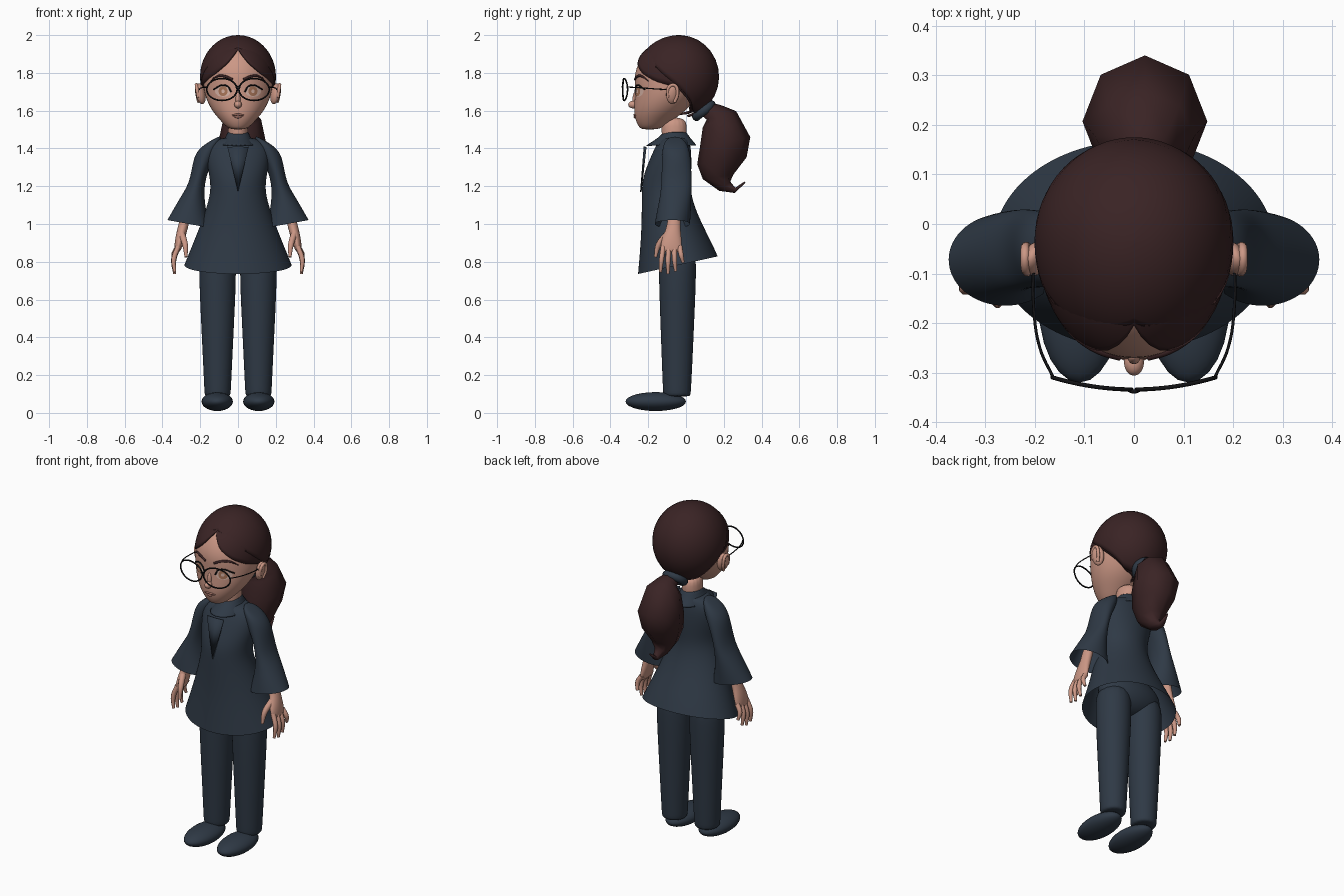
import bpy, bmesh, math
from math import sin, cos, pi, radians
from mathutils import Vector
from mathutils.bvhtree import BVHTree

if "Cube" in bpy.data.objects:
    bpy.data.objects.remove(bpy.data.objects["Cube"])


def material(name, rgb):
    m = bpy.data.materials.new(name)
    m.use_nodes = True
    m.diffuse_color = (*rgb, 1)
    m.node_tree.nodes["Principled BSDF"].inputs["Base Color"].default_value = (*rgb, 1)
    return m


NAVY = material("navy cloth", (0.028, 0.041, 0.06))
HAIR = material("dark brown hair", (0.042, 0.017, 0.018))
SKIN = material("skin", (0.6, 0.31, 0.235))
BLACK = material("black", (0.006, 0.006, 0.007))
EYE = material("pale eye", (0.68, 0.45, 0.38))
IRIS = material("brown iris", (0.4, 0.18, 0.1))
LIP = material("lip", (0.42, 0.19, 0.15))


def mesh(name, verts, faces, mat, sub=0, thick=0):
    me = bpy.data.meshes.new(name)
    me.from_pydata(verts, [], faces)
    bm = bmesh.new()
    bm.from_mesh(me)
    bmesh.ops.recalc_face_normals(bm, faces=bm.faces)
    bm.to_mesh(me)
    bm.free()
    me.materials.append(mat)
    me.polygons.foreach_set("use_smooth", [True] * len(me.polygons))
    ob = bpy.data.objects.new(name, me)
    bpy.context.collection.objects.link(ob)
    if thick:
        ob.modifiers.new("Thickness", "SOLIDIFY").thickness = thick
    if sub:
        mod = ob.modifiers.new("Smooth", "SUBSURF")
        mod.levels = mod.render_levels = sub
    return ob


def loft(name, rings, mat, n=16, sub=2, caps=(True, True), thick=0):
    """Rings: centre x, y, z, radius x, radius y, tilt about x, tilt about y."""
    verts, faces = [], []
    grow = 1.025 if sub else 1
    for r in rings:
        cx, cy, cz, rx, ry, a, b = (tuple(r) + (0, 0))[:7]
        u, v = Vector((cos(b), 0, sin(b))), Vector((0, cos(a), sin(a)))
        for i in range(n):
            t = 2 * pi * i / n
            verts.append(Vector((cx, cy, cz)) + grow * (u * rx * cos(t) + v * ry * sin(t)))
    for k in range(len(rings) - 1):
        for i in range(n):
            j = (i + 1) % n
            faces.append((k * n + i, k * n + j, (k + 1) * n + j, (k + 1) * n + i))
    if caps[0]:
        faces.append(range(n))
    if caps[1]:
        faces.append(range((len(rings) - 1) * n, len(rings) * n))
    return mesh(name, verts, faces, mat, sub, thick)


def span(rows):
    """Rows of z, half width, front y, back y, tilt become loft rings."""
    return [(0, (f + b) / 2, z, w, (b - f) / 2, t) for z, w, f, b, t in rows]


def ball(name, loc, size, mat, rot=(0, 0, 0)):
    bpy.ops.mesh.primitive_uv_sphere_add(segments=24, ring_count=14, location=loc, rotation=rot)
    ob = bpy.context.object
    ob.name, ob.scale = name, size
    ob.data.materials.append(mat)
    bpy.ops.object.shade_smooth()
    return ob


def tube(name, pts, r, mat, taper=None, cyclic=False):
    cu = bpy.data.curves.new(name, "CURVE")
    cu.dimensions, cu.bevel_depth, cu.bevel_resolution = "3D", r, 2
    cu.use_fill_caps, cu.resolution_u = True, 6
    sp = cu.splines.new("BEZIER")
    sp.bezier_points.add(len(pts) - 1)
    for i, (bp, p) in enumerate(zip(sp.bezier_points, pts)):
        bp.co, bp.handle_left_type, bp.handle_right_type = p, "AUTO", "AUTO"
        bp.radius = taper[i] if taper else 1
    sp.use_cyclic_u = cyclic
    cu.materials.append(mat)
    ob = bpy.data.objects.new(name, cu)
    bpy.context.collection.objects.link(ob)
    return ob


# Head and neck
head = loft("head", span([
    (1.5, .035, -.235, -.15, 0), (1.515, .062, -.25, -.12, 0), (1.55, .095, -.268, -.07, 0),
    (1.6, .138, -.276, 0, 0), (1.66, .168, -.272, .05, 0), (1.72, .183, -.268, .09, 0),
    (1.79, .184, -.274, .11, 0), (1.86, .168, -.25, .1, 0), (1.92, .125, -.205, .06, 0),
    (1.96, .06, -.14, 0, 0)]), SKIN)
loft("neck", span([(1.4, .06, -.125, .005, 0), (1.47, .05, -.125, 0, 0), (1.57, .055, -.14, .01, 0)]), SKIN)
ball("nose", (0, -.28, 1.632), (.02, .026, .02), SKIN)
ball("nose_bridge", (0, -.268, 1.66), (.013, .015, .04), SKIN)

bpy.context.view_layer.update()
tree = BVHTree.FromObject(head, bpy.context.evaluated_depsgraph_get())


def on_face(x, z, lift):
    hit = tree.ray_cast(Vector((x, -1, z)), Vector((0, 1, 0)))[0]
    return Vector((x, (hit.y if hit else -.2) - lift, z))


def disc(name, cx, cz, rx, rz, lift, mat, n=20):
    verts = [on_face(cx, cz, lift)]
    for f in (.5, 1):
        verts += [on_face(cx + f * rx * cos(2 * pi * i / n), cz + f * rz * sin(2 * pi * i / n), lift)
                  for i in range(n)]
    faces = []
    for i in range(n):
        j = (i + 1) % n
        faces += [(0, 1 + i, 1 + j), (1 + i, 1 + n + i, 1 + n + j, 1 + j)]
    mesh(name, verts, faces, mat)


tube("upper_lip", [on_face(x, 1.579 - abs(x) * .1, .001) for x in (-.035, -.012, 0, .012, .035)], .006, LIP,
     (.3, 1, .8, 1, .3))
tube("lower_lip", [on_face(x, 1.566 + abs(x) * .2, .001) for x in (-.03, 0, .03)], .007, LIP, (.3, 1, .3))

# Hair shells, each a set of columns from the crown to a hairline
def shell(name, line, rx, front, back, rz, n=64, rows=14):
    verts, faces = [], []
    for i in range(n):
        az = 2 * pi * i / n
        deg = abs((math.degrees(az) + 180) % 360 - 180)
        for (a0, z0), (a1, z1) in zip(line, line[1:]):
            if a0 <= deg <= a1:
                zend = z0 + (z1 - z0) * (deg - a0) / (a1 - a0)
        end = math.acos(max(-1, min(1, (zend - 1.78) / rz)))
        ry = front if cos(az) > 0 else back
        for k in range(rows):
            p = end * (k + .15) / (rows - .85)
            verts.append((rx * sin(p) * sin(az), -.035 - ry * sin(p) * cos(az), 1.78 + rz * cos(p)))
    for i in range(n):
        j = (i + 1) % n
        faces += [(i * rows + k, j * rows + k, j * rows + k + 1, i * rows + k + 1) for k in range(rows - 1)]
    faces.append([i * rows for i in range(n)])
    mesh(name, verts, faces, HAIR, 0, .012)


shell("hair_crown", [(0, 1.935), (30, 1.9), (60, 1.82), (85, 1.74), (105, 1.67), (125, 1.6), (180, 1.565)],
      .201, .232, .21, .22)
shell("hair_fringe", [(0, 1.93), (8, 1.9), (20, 1.85), (40, 1.795), (60, 1.755), (85, 1.725),
                      (105, 1.66), (125, 1.6), (180, 1.57)], .196, .252, .2, .203)

# Ponytail and its band
X = .022
loft("ponytail", [
    (X * .3, .09, 1.62, .04, .04, .75), (X, .15, 1.59, .06, .055, .75), (X, .177, 1.555, .1, .098, .45),
    (X, .207, 1.433, .126, .136, .2), (X, .19, 1.335, .105, .132, .14), (X, .17, 1.25, .07, .082, .15),
    (X, .205, 1.2, .04, .038, .7), (X, .26, 1.178, .02, .014, 1.5), (X, .312, 1.222, .004, .004, 2.5)],
    HAIR, n=8, sub=0)
bpy.ops.mesh.primitive_torus_add(location=(.006, .095, 1.6), rotation=(.67, 0, 0), major_radius=.05,
                                 minor_radius=.024, major_segments=24, minor_segments=10)
band = bpy.context.object
band.name = "hair_band"
band.data.materials.append(NAVY)
bpy.ops.object.shade_smooth()

# Tunic, open at the flared hem
loft("tunic", span([
    (1.46, .06, -.12, .005, 0), (1.445, .12, -.14, .015, 0), (1.4, .165, -.165, .025, 0),
    (1.32, .162, -.2, .028, 0), (1.24, .146, -.228, .024, 0), (1.17, .142, -.232, .022, 0),
    (1.08, .165, -.232, .045, .04), (.97, .205, -.235, .09, .1), (.87, .245, -.245, .135, .17),
    (.782, .28, -.256, .17, .218)]), NAVY, n=24, caps=(True, False))
loft("collar", [(0, -.058, 1.49, .056, .06), (0, -.062, 1.455, .068, .085), (0, -.078, 1.415, .098, .14)],
     NAVY, n=12, sub=1, caps=(False, False), thick=.006)
mesh("front_panel", [(-.056, -.217, 1.408), (.056, -.217, 1.408), (0, -.243, 1.17), (0, -.224, 1.41)],
     [(0, 3, 2), (3, 1, 2)], NAVY, 0, .008)

# Trousers seat
ball("trouser_seat", (0, -.045, .86), (.2, .11, .115), NAVY)

for s, side in ((1, "left"), (-1, "right")):
    # Bell sleeve
    loft(side + "_sleeve", [(s * x, y, z, rx, ry, 0, s * b) for x, y, z, rx, ry, b in (
        (.125, -.06, 1.452, .03, .03, -.5), (.145, -.058, 1.43, .065, .06, -.45),
        (.168, -.052, 1.375, .068, .075, -.3), (.2, -.05, 1.29, .045, .078, -.1),
        (.22, -.05, 1.21, .042, .08, 0), (.24, -.055, 1.14, .062, .083, .1),
        (.255, -.065, 1.06, .09, .09, .15), (.26, -.072, 1, .116, .093, .18))],
        NAVY, caps=(True, False))
    # Hand
    loft(side + "_palm", [(s * x, y, z, rx, ry) for x, y, z, rx, ry in (
        (.265, -.06, 1.1, .03, .035), (.287, -.063, 1, .027, .034), (.3, -.072, .95, .028, .045),
        (.312, -.078, .9, .024, .058), (.32, -.078, .86, .018, .055), (.323, -.078, .85, .01, .045))],
        SKIN, n=12)
    for i, finger in enumerate(("index", "middle", "ring", "little")):
        base, tip = -.12 + i * .029, -.135 + i * .04
        low = (.745, .735, .75, .795)[i]
        tube(f"{side}_{finger}_finger", [(s * .317, base, .88), (s * .34, (base + tip) / 2 - .002, (low + .88) / 2),
             (s * .335, tip, low)], .0145, SKIN, (1, .95, .55))
    tube(side + "_thumb", [(s * .297, -.1, .945), (s * .28, -.145, .89), (s * .275, -.162, .825)],
         .017, SKIN, (1.1, .95, .5))
    # Trouser leg and shoe
    loft(side + "_leg", [(s * .108, y, z, rx, ry) for y, z, rx, ry in (
        (-.045, .88, .09, .095), (-.045, .76, .1, .1), (-.046, .5, .088, .09),
        (-.047, .25, .076, .08), (-.048, .1, .069, .073), (-.048, .085, .067, .071))], NAVY)
    ball(side + "_shoe", (s * .11, -.16, .06), (.083, .16, .05), NAVY)
    # Ear
    ball(side + "_ear", (s * .198, -.07, 1.69), (.024, .036, .056), SKIN, (0, s * .2, s * .35))
    tube(side + "_ear_rim", [(s * .21, -.095, 1.67), (s * .219, -.09, 1.725), (s * .22, -.06, 1.735),
                             (s * .217, -.045, 1.69), (s * .207, -.06, 1.645)], .009, SKIN)
    # Eye, lashes and brow
    disc(side + "_eye", s * .08, 1.703, .042, .03, .003, EYE)
    disc(side + "_iris", s * .079, 1.703, .024, .026, .005, IRIS)
    disc(side + "_pupil", s * .079, 1.703, .009, .01, .0065, EYE)
    tube(side + "_lashes", [on_face(s * x, z, .003) for x, z in (
        (.036, 1.698), (.055, 1.728), (.085, 1.735), (.113, 1.722), (.13, 1.712))], .004, BLACK)
    tube(side + "_brow", [on_face(s * x, z, .002) for x, z in (
        (.028, 1.765), (.07, 1.782), (.11, 1.782), (.145, 1.757))], .007, HAIR, (.9, 1, .9, .3))
    # Spectacle rim and arm
    rim = []
    for i in range(16):
        t = 2 * pi * i / 16
        x = .085 + .08 * cos(t)
        rim.append((s * x, -.334 + .9 * x * x, 1.712 + .058 * sin(t)))
    tube(side + "_lens_rim", rim, .0042, BLACK, cyclic=True)
    tube(side + "_spectacle_arm", [(s * .163, -.31, 1.725), (s * .19, -.25, 1.722), (s * .203, -.16, 1.715),
                                   (s * .203, -.08, 1.71)], .003, BLACK)
tube("spectacle_bridge", [(-.012, -.334, 1.722), (0, -.338, 1.728), (.012, -.334, 1.722)], .0042, BLACK)
